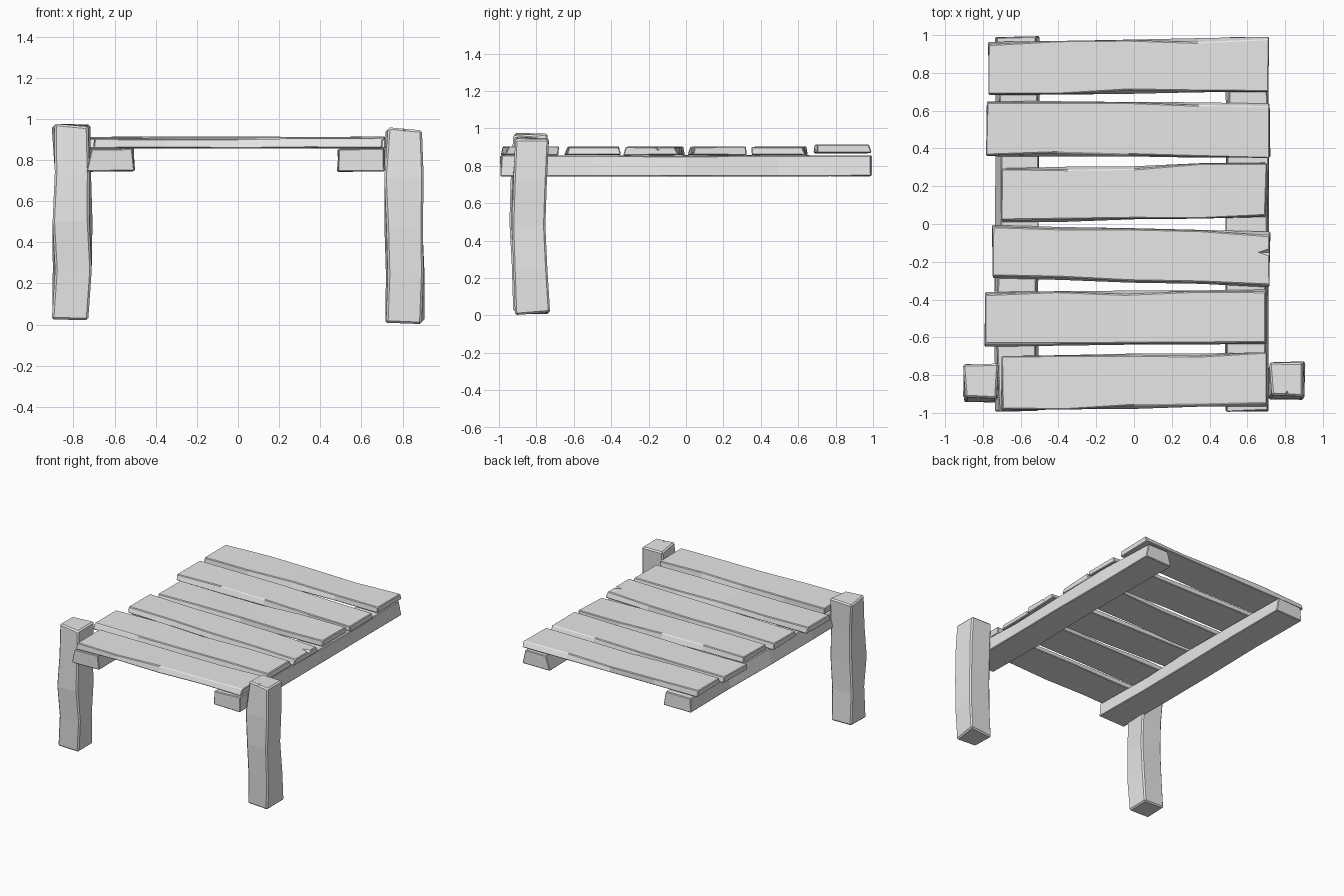
import bpy
import bmesh
import math
import random
from mathutils import Vector

old = bpy.data.objects.get("Cube")
if old:
    bpy.data.objects.remove(old, do_unlink=True)

rng = random.Random(4)

grey = bpy.data.materials.new("weathered_grey")
grey.use_nodes = True
colour = (0.8, 0.8, 0.8, 1)
grey.diffuse_color = colour
grey.node_tree.nodes["Principled BSDF"].inputs["Base Color"].default_value = colour

# Maps (along, across, height) to world axes for each lengthwise direction
AXES = {
    "x": lambda along, across, height: Vector((along, across, height)),
    "y": lambda along, across, height: Vector((across, along, height)),
    "z": lambda along, across, height: Vector((across, height, along)),
}


def add_object(name, bm):
    """Turn a bmesh into a grey object with outward normals."""
    bmesh.ops.recalc_face_normals(bm, faces=bm.faces)
    mesh = bpy.data.meshes.new(name)
    bm.to_mesh(mesh)
    bm.free()
    mesh.materials.append(grey)
    ob = bpy.data.objects.new(name, mesh)
    bpy.context.collection.objects.link(ob)
    return ob


def hewn(name, axis, start, end, centre, size, skew=0, bow=(0, 0),
         wobble=0.005, slope=0, worn=0.005):
    """Rough squared timber. skew shifts the far end sideways, bow bends the middle,
    wobble roughens the corners and slope narrows the upper edge by a random amount."""
    place = AXES[axis]
    width, depth = size
    steps = 4
    bm = bmesh.new()
    rings = []
    for step in range(steps + 1):
        part = step / steps
        along = start + (end - start) * part
        bend = math.sin(math.pi * part)
        across = centre[0] + skew * (part - 0.5) + bow[0] * bend
        height = centre[1] + bow[1] * bend
        ring = []
        for side, level in ((-1, -1), (1, -1), (1, 1), (-1, 1)):
            inset = rng.uniform(0, slope) if level > 0 else 0
            rough = rng.uniform(-wobble, wobble)
            ring.append(bm.verts.new(place(
                along + (rough if step in (0, steps) else 0),
                across + side * (width / 2 - inset) + rough,
                height + level * depth / 2 + rough / 2)))
        rings.append(ring)
    for lower, upper in zip(rings, rings[1:]):
        for i in range(4):
            j = (i + 1) % 4
            bm.faces.new((lower[i], lower[j], upper[j], upper[i]))
    bm.faces.new(rings[0])
    bm.faces.new(rings[-1])
    ob = add_object(name, bm)
    edges = ob.modifiers.new("worn_edges", "BEVEL")
    edges.width = worn
    edges.segments = 1
    return ob


def chip(ob, tip, mouth, spread, drop):
    """Cut a wedge that narrows from the mouth, on the timber's edge, to the tip."""
    tip, mouth, spread = Vector(tip), Vector(mouth), Vector(spread)
    bm = bmesh.new()
    for point in (tip, mouth + spread, mouth - spread, mouth - Vector((0, 0, drop))):
        bm.verts.new(point)
    bmesh.ops.convex_hull(bm, input=bm.verts)
    cutter = add_object("chip_cutter", bm)
    cutter.hide_render = True
    cut = ob.modifiers.new("chip", "BOOLEAN")
    cut.object = cutter
    cut.solver = "EXACT"
    bpy.context.view_layer.update()
    graph = bpy.context.evaluated_depsgraph_get()
    result = bpy.data.meshes.new_from_object(ob.evaluated_get(graph))
    ob.modifiers.clear()
    ob.data = result
    bpy.data.objects.remove(cutter, do_unlink=True)


# Front posts, slightly crooked along their height
post_size = (0.18, 0.18)
hewn("right_post", "z", 0.03, 0.97, (-0.81, -0.83), post_size,
     bow=(0.005, -0.02), wobble=0.01, worn=0.01)
left_post = hewn("left_post", "z", 0.01, 0.95, (0.81, -0.82), post_size,
                 bow=(0, -0.02), wobble=0.01, worn=0.01)
chip(left_post, tip=(0.81, -0.84, 0.97), mouth=(0.81, -0.95, 0.97),
     spread=(0.05, 0, 0), drop=0.05)

# Long side rails under the deck
rail_size = (0.23, 0.11)
for name, across in (("right_rail", -0.62), ("left_rail", 0.6)):
    hewn(name, "y", -0.99, 0.99, (across, 0.8), rail_size, slope=0.03)

# Deck planks from front to back: right end, left end, skew
layout = [
    (-0.7, 0.7, 0.02),
    (-0.79, 0.7, 0.01),
    (-0.75, 0.72, -0.04),
    (-0.7, 0.7, 0.03),
    (-0.78, 0.72, -0.01),
    (-0.77, 0.71, 0.02),
]
plank_size = (0.29, 0.045)
deck = []
for row, (start, end, skew) in enumerate(layout):
    middle = (row - 2.5) / 3
    # The last plank rides a little higher than the rest
    lift = 0.89 if row == 5 else 0.88
    deck.append(hewn(f"deck_plank_{row + 1}", "x", start, end, (middle, lift),
                     plank_size, skew=skew, slope=0.02))

# Split end and chipped edges
chip(deck[2], tip=(0.6, -0.15, 0.92), mouth=(0.75, -0.15, 0.92),
     spread=(0, 0.05, 0), drop=0.05)
chip(deck[2], tip=(-0.4, -0.26, 0.92), mouth=(-0.4, -0.33, 0.92),
     spread=(0.05, 0, 0), drop=0.05)
chip(deck[5], tip=(0.35, 0.73, 0.93), mouth=(0.35, 0.67, 0.93),
     spread=(0.06, 0, 0), drop=0.05)
